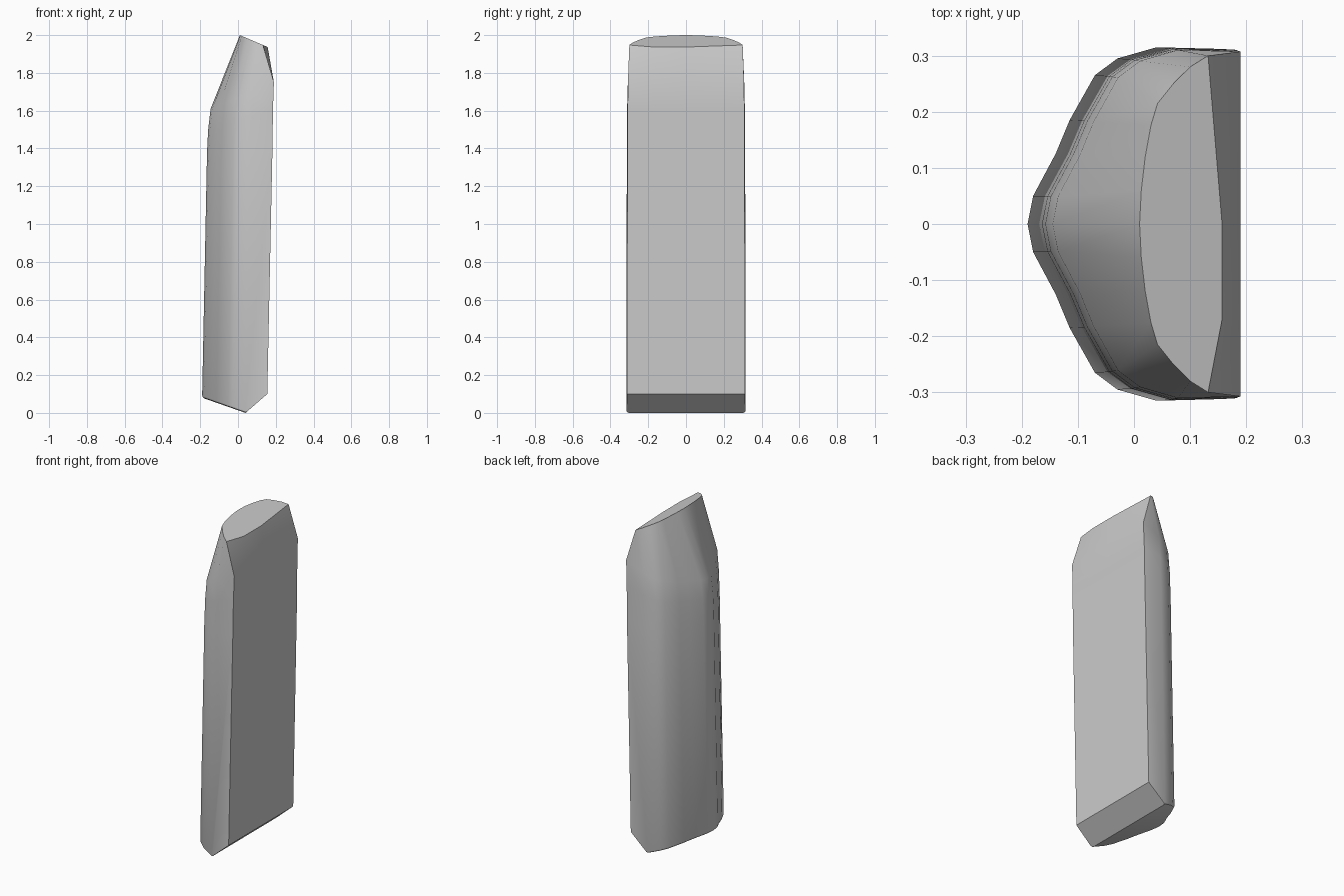
import bpy, bmesh, math

cube = bpy.data.objects.get("Cube")
if cube:
    bpy.data.objects.remove(cube)

# Half outlines from the rounded ridge to the corner of the flat side
base_half = [(-.19, 0), (-.18, .05), (-.14, .125), (-.115, .185), (-.07, .265),
             (-.03, .295), (.04, .315), (.155, .312)]
top_half = [(.01, 0), (.013, .06), (.02, .12), (.03, .175), (.042, .215),
            (.07, .25), (.10, .28), (.132, .30)]


def full_ring(half, flat_x):
    """Mirror a half outline and close it with two points on the flat side."""
    back = [(x, -y) for x, y in reversed(half[1:])]
    return half + [(flat_x, 0), (flat_x, -.17)] + back


def body_ring(nose, flat, width):
    """Stretch the base outline between a ridge and a flat side position."""
    scale = (flat - nose) / .345
    half = [(nose + (x + .19) * scale, y * width) for x, y in base_half]
    return full_ring(half, flat)


def base_height(x):
    return (.04 - x) * .35 if x < .04 else (x - .04) * .87


# Each level has an outline and a rule for its height
levels = [
    (body_ring(-.19, .155, 1), base_height),
    (body_ring(-.164, .182, .995), lambda x: 1.38),
    (body_ring(-.158, .185, .99), lambda x: 1.5 + .3 * (x + .158)),
    (body_ring(-.145, .19, .985), lambda x: 1.61 + .42 * (x + .145)),
    (full_ring(top_half, .157), lambda x: 2 - .43 * (x - .01)),
]

bm = bmesh.new()
rings = [[bm.verts.new((x, y, height(x))) for x, y in ring] for ring, height in levels]
count = len(rings[0])

# Walls
for low, high in zip(rings, rings[1:]):
    for i in range(count):
        j = (i + 1) % count
        bm.faces.new((low[i], low[j], high[j], high[i]))

# Slanted top and wedge-shaped bottom
bm.faces.new(rings[-1])
left, right = 6, count - 6
bottom = rings[0]
sole = bm.faces.new(bottom[right:] + bottom[:left + 1])
bm.faces.new(bottom[left:right + 1])
bmesh.ops.recalc_face_normals(bm, faces=bm.faces)

# Soften the rounded bottom rim
crease = {bottom[left], bottom[right]}
rim = [e for e in sole.edges if set(e.verts) != crease]
bmesh.ops.bevel(bm, geom=rim, offset=.012, segments=2, profile=.5, affect='EDGES')

mesh = bpy.data.meshes.new("tapered_bar")
bm.to_mesh(mesh)
bm.free()
bar = bpy.data.objects.new("tapered_bar", mesh)
bpy.context.collection.objects.link(bar)

# Material
grey = bpy.data.materials.new("light_grey")
grey.use_nodes = True
colour = (.6, .6, .6, 1)
grey.diffuse_color = colour
grey.node_tree.nodes["Principled BSDF"].inputs["Base Color"].default_value = colour
mesh.materials.append(grey)

# Smooth shading with sharp edges kept
bpy.context.view_layer.objects.active = bar
bar.select_set(True)
bpy.ops.object.shade_smooth_by_angle(angle=math.radians(28))
